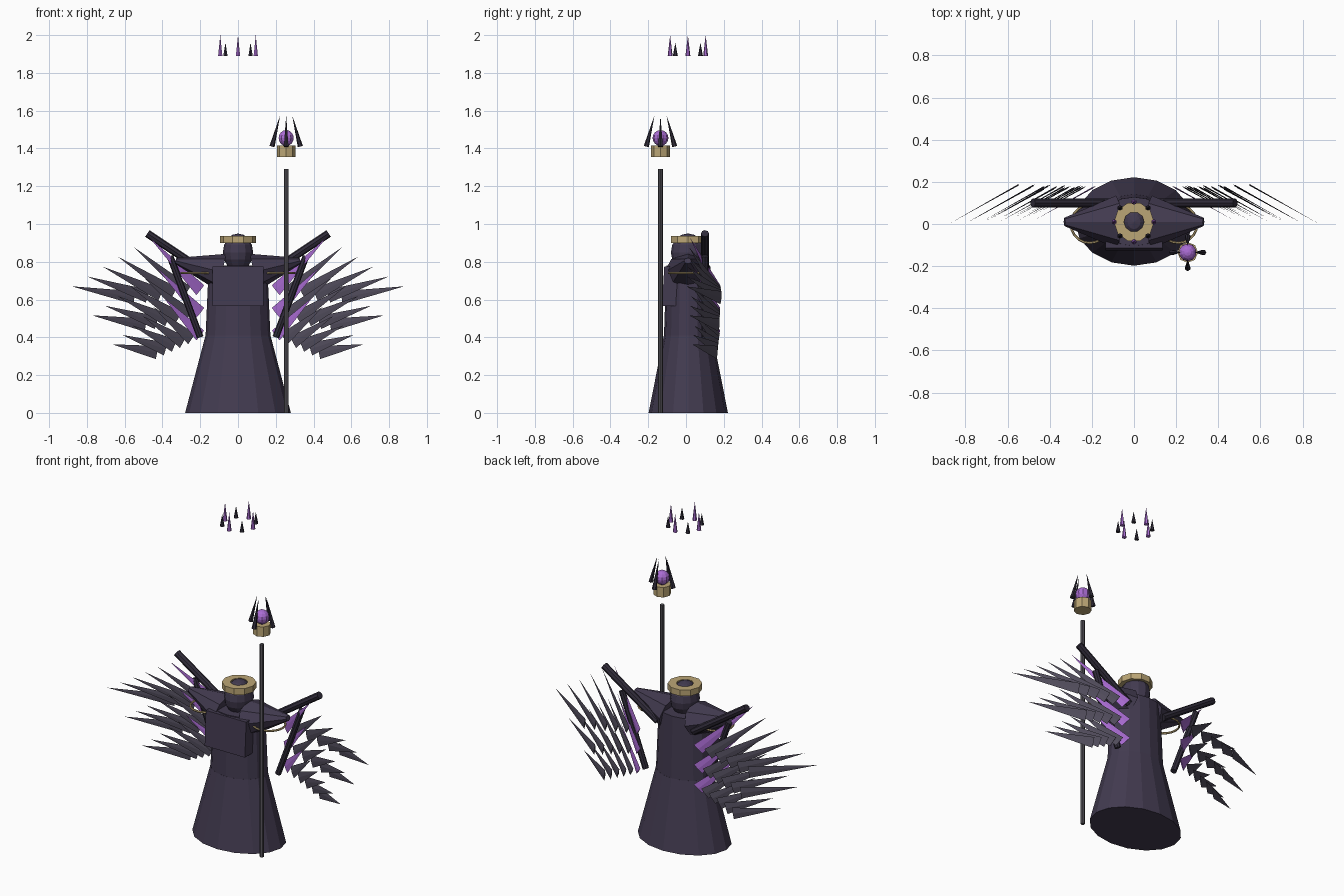
import bpy
import bmesh
from math import cos, sin, tau
from mathutils import Matrix, Vector

cube = bpy.data.objects.get("Cube")
if cube:
    bpy.data.objects.remove(cube)


def material(name, *rgb):
    mat = bpy.data.materials.new(name)
    mat.use_nodes = True
    mat.diffuse_color = (*rgb, 1)
    shader = next(n for n in mat.node_tree.nodes if n.type == "BSDF_PRINCIPLED")
    shader.inputs["Base Color"].default_value = (*rgb, 1)
    return mat


CLOTH = material("dark_cloth", 0.055, 0.043, 0.08)
BONE = material("black_bone", 0.03, 0.025, 0.042)
FEATHER = material("grey_feather", 0.085, 0.075, 0.11)
PURPLE = material("violet", 0.4, 0.15, 0.65)
GOLD = material("gold", 0.5, 0.38, 0.18)
STEEL = material("steel", 0.1, 0.095, 0.11)


def finish(name, bm, mat):
    bmesh.ops.recalc_face_normals(bm, faces=bm.faces)
    mesh = bpy.data.meshes.new(name)
    bm.to_mesh(mesh)
    bm.free()
    mesh.materials.append(mat)
    obj = bpy.data.objects.new(name, mesh)
    bpy.context.collection.objects.link(obj)
    return obj


def spike(name, start, end, r1, r2, mat, sides=8, flat=(1, 1, 1)):
    """Tapered rod between two points; flat squashes its cross-section."""
    start, end = Vector(start), Vector(end)
    axis = end - start
    bm = bmesh.new()
    bmesh.ops.create_cone(bm, cap_ends=True, segments=sides, radius1=r1,
                          radius2=r2, depth=axis.length)
    turn = axis.to_track_quat("Z", "Y").to_matrix().to_4x4()
    place = Matrix.Translation((start + end) / 2) @ turn
    bmesh.ops.transform(bm, matrix=place @ Matrix.Diagonal((*flat, 1)), verts=bm.verts)
    return finish(name, bm, mat)


def lathe(name, profile, sides, centre, mat, y_scale=1):
    """Spin a closed (radius, height) profile about z."""
    bm = bmesh.new()
    verts = [bm.verts.new((r, 0, z)) for r, z in profile]
    edges = [bm.edges.new((a, b)) for a, b in zip(verts, verts[1:] + verts[:1])]
    bmesh.ops.spin(bm, geom=verts + edges, cent=(0, 0, 0), axis=(0, 0, 1),
                   angle=tau, steps=sides)
    bmesh.ops.remove_doubles(bm, verts=bm.verts, dist=0.0001)
    bmesh.ops.scale(bm, vec=(1, y_scale, 1), verts=bm.verts)
    bmesh.ops.translate(bm, vec=centre, verts=bm.verts)
    return finish(name, bm, mat)


def ball(name, centre, size, mat, u=12, v=8):
    bm = bmesh.new()
    bmesh.ops.create_uvsphere(bm, u_segments=u, v_segments=v, radius=1)
    bmesh.ops.scale(bm, vec=size, verts=bm.verts)
    bmesh.ops.translate(bm, vec=centre, verts=bm.verts)
    return finish(name, bm, mat)


# Robe: flared skirt and straight torso
CENTRE_Y = 0.012
def frustum(name, low, high, z0, z1):
    lathe(name, [(0, z0), (low, z0), (high, z1), (0, z1)], 16,
          (0, CENTRE_Y, 0), CLOTH, 0.75)

frustum("skirt", 0.28, 0.172, 0, 0.41)
frustum("torso", 0.172, 0.155, 0.4, 0.78)

# Chest plate leaning out at its lower edge
bm = bmesh.new()
bmesh.ops.create_cube(bm, size=1)
bmesh.ops.transform(bm, verts=bm.verts, matrix=Matrix.Translation((0, -0.06, 0.67))
                    @ Matrix.Diagonal((0.27, 0.11, 0.21, 1)))
for v in bm.verts:
    if v.co.y < -0.06 and v.co.z < 0.67:
        v.co.y -= 0.012
finish("chest_plate", bm, CLOTH)

# Head and flat gold circlet
ball("head", (0, 0.01, 0.85), (0.08, 0.09, 0.1), CLOTH)
lathe("circlet", [(0.048, 0.905), (0.095, 0.9), (0.095, 0.937), (0.048, 0.937)],
      10, (0, 0.01, 0), GOLD)

# Floating crown of alternating spikes
for i in range(8):
    a = i * tau / 8
    x, y = 0.094 * cos(a), 0.01 + 0.094 * sin(a)
    tall = i % 2 == 0
    spike("crown_spike", (x, y, 1.89), (x, y, 2.0 if tall else 1.96), 0.013, 0,
          PURPLE if tall else BONE, 6)

# Staff with floating gold socket, orb and prongs
SX, SY = 0.255, -0.135
spike("staff", (SX, SY, 0), (SX, SY, 1.29), 0.012, 0.012, STEEL)
spike("staff_socket", (SX, SY, 1.355), (SX, SY, 1.415), 0.049, 0.049, GOLD)
ball("staff_orb", (SX, SY, 1.455), (0.042,) * 3, PURPLE, 10, 8)
for i in range(4):
    c, s = cos(i * tau / 4), sin(i * tau / 4)
    spike("staff_prong", (SX + 0.075 * c, SY + 0.075 * s, 1.41),
          (SX + 0.032 * c, SY + 0.032 * s, 1.575), 0.014, 0, BONE, 6)

# Shoulders and wings, mirrored by side
for side, label in ((1, "left"), (-1, "right")):
    def at(p):
        return Vector((p[0] * side, p[1], p[2]))

    spike(label + "_pauldron", at((0.085, 0.01, 0.745)), at((0.33, 0.01, 0.805)),
          0.125, 0.02, CLOTH, 8, (1, 0.8, 1))
    ring = [(0.09 + 0.006 * cos(k * tau / 6), 0.006 * sin(k * tau / 6)) for k in range(6)]
    lathe(label + "_shoulder_ring", ring, 20, at((0.21, 0, 0.74)), GOLD)

    spike(label + "_upper_wing_bone", at((0.12, 0.1, 0.71)), at((0.48, 0.1, 0.95)),
          0.021, 0.021, BONE)
    spike(label + "_lower_wing_bone", at((0.36, 0.1, 0.83)), at((0.2, 0.1, 0.4)),
          0.018, 0.018, BONE)

    # Three fans of blade feathers, each led by a violet one
    for row in range(3):
        first = Vector((0.2, 0.17, 0.65 - 0.12 * row))
        last = Vector((0.55 - 0.06 * row, 0.185 - 0.01 * row, 0.61 - 0.145 * row))
        steep, level = Vector((0.27, -0.15, 0.28)), Vector((0.33, -0.185, 0.06))
        for i in range(6):
            root = first.lerp(last, i / 5)
            tip = root + steep.lerp(level, i / 5) * (1 - 0.14 * row)
            spike(label + "_feather", at(root), at(tip), 0.035, 0,
                  FEATHER if i else PURPLE, 4, (0.1, 1, 1))
